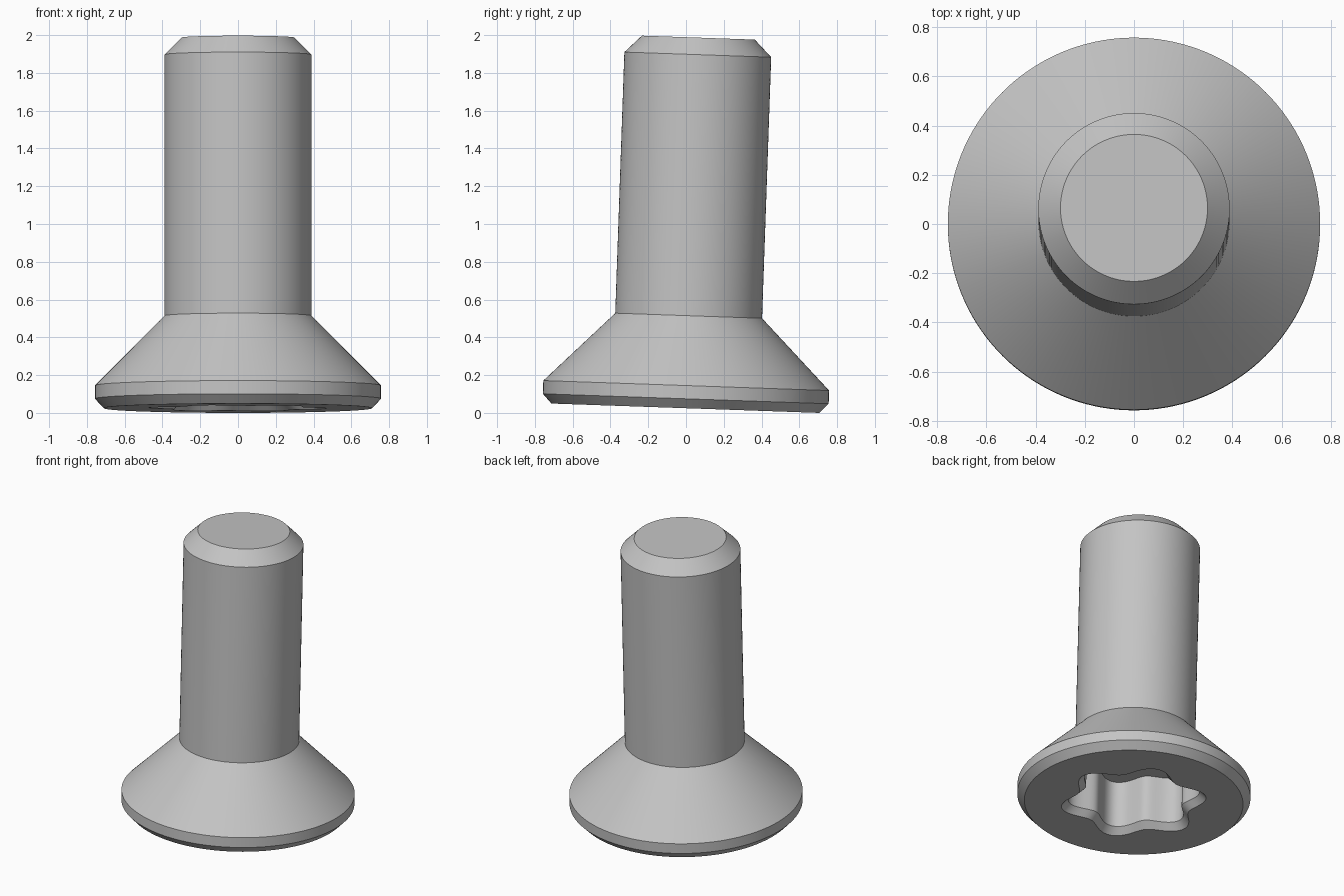
import bpy, bmesh
from math import sin, cos, pi, radians

if "Cube" in bpy.data.objects:
    bpy.data.objects.remove(bpy.data.objects["Cube"])

SEGMENTS = 144
TILT = radians(2)
LOBE_TURN = radians(8)


def steel_material():
    mat = bpy.data.materials.new("steel_grey")
    mat.use_nodes = True
    colour = (0.55, 0.55, 0.55, 1)
    mat.diffuse_color = colour
    mat.node_tree.nodes["Principled BSDF"].inputs["Base Color"].default_value = colour
    return mat


def ring(bm, radius, z, lobe=0.0):
    """Closed loop of vertices; lobe gives it a six-lobed star outline."""
    verts = []
    for i in range(SEGMENTS):
        a = 2 * pi * i / SEGMENTS
        r = radius + lobe * cos(6 * (a - LOBE_TURN))
        verts.append(bm.verts.new((r * cos(a), r * sin(a), z)))
    return verts


# Section from the socket floor, around the head and up to the shaft tip
section = [
    (0.382, 0.37, 0.052),   # socket floor
    (0.382, 0.045, 0.052),  # socket wall
    (0.426, 0.0, 0.052),    # socket mouth chamfer
    (0.71, 0.0),            # head face
    (0.757, 0.05),          # head chamfer
    (0.757, 0.12),          # head rim
    (0.389, 0.49),          # countersink cone
    (0.389, 1.873),         # shaft
    (0.299, 1.963),         # tip chamfer
]

bm = bmesh.new()
rings = [ring(bm, *point) for point in section]
for low, high in zip(rings, rings[1:]):
    for i in range(SEGMENTS):
        j = (i + 1) % SEGMENTS
        bm.faces.new((low[i], low[j], high[j], high[i]))
bm.faces.new(rings[0])
bm.faces.new(rings[-1])
bmesh.ops.recalc_face_normals(bm, faces=bm.faces)

mesh = bpy.data.meshes.new("countersunk_screw")
bm.to_mesh(mesh)
bm.free()
mesh.materials.append(steel_material())
screw = bpy.data.objects.new("countersunk_screw", mesh)
bpy.context.collection.objects.link(screw)

# Lean the screw slightly backwards, resting on the front of its head
screw.rotation_euler.x = -TILT
screw.location = (0, -0.003, 0.71 * sin(TILT))

bpy.context.view_layer.objects.active = screw
screw.select_set(True)
bpy.ops.object.shade_smooth_by_angle(angle=radians(28))
